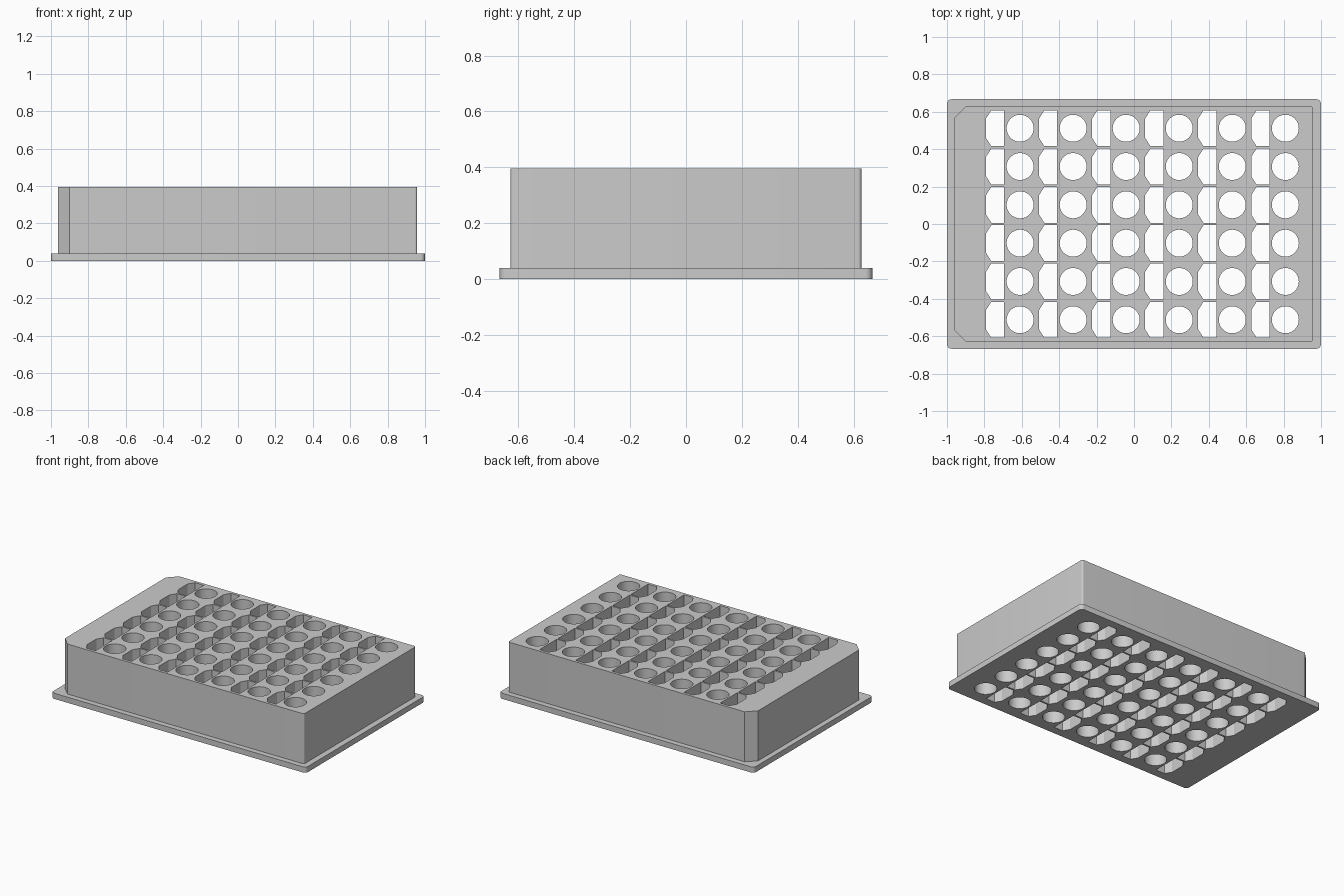
import bpy, bmesh
from math import cos, sin, pi, radians

cube = bpy.data.objects.get("Cube")
if cube:
    bpy.data.objects.remove(cube, do_unlink=True)

# Single grey plastic
grey = bpy.data.materials.new("grey_plastic")
grey.use_nodes = True
grey.diffuse_color = (0.6, 0.6, 0.6, 1)
grey.node_tree.nodes["Principled BSDF"].inputs["Base Color"].default_value = (0.6, 0.6, 0.6, 1)


def prism(bm, outline, z0, z1):
    """Closed vertical prism from a counter-clockwise outline."""
    low = [bm.verts.new((x, y, z0)) for x, y in outline]
    high = [bm.verts.new((x, y, z1)) for x, y in outline]
    bm.faces.new(low[::-1])
    bm.faces.new(high)
    for i in range(len(low)):
        j = (i + 1) % len(low)
        bm.faces.new((low[i], low[j], high[j], high[i]))


def arc(cx, cy, r, start, end, steps):
    return [(cx + r * cos(start + (end - start) * i / steps),
             cy + r * sin(start + (end - start) * i / steps)) for i in range(steps + 1)]


def make_object(name, bm):
    mesh = bpy.data.meshes.new(name)
    bm.to_mesh(mesh)
    bm.free()
    mesh.materials.append(grey)
    obj = bpy.data.objects.new(name, mesh)
    bpy.context.scene.collection.objects.link(obj)
    return obj


def rounded_corner(x, y, r, quadrant):
    sx = 1 if quadrant in (0, 3) else -1
    sy = 1 if quadrant in (0, 1) else -1
    a = quadrant * pi / 2
    return arc(x - sx * r, y - sy * r, r, a, a + pi / 2, 6)


HALF_DEPTH, FLANGE_DEPTH = 0.628, 0.667
LEFT, RIGHT, CHAMFER = -0.962, 0.958, 0.062
TOP, FLANGE_TOP = 0.395, 0.04

# Block body: rounded corners on one end, chamfered corners on the other
bm = bmesh.new()
prism(bm, rounded_corner(RIGHT, HALF_DEPTH, 0.012, 0)
      + [(LEFT + CHAMFER, HALF_DEPTH), (LEFT, HALF_DEPTH - CHAMFER),
         (LEFT, CHAMFER - HALF_DEPTH), (LEFT + CHAMFER, -HALF_DEPTH)]
      + rounded_corner(RIGHT, -HALF_DEPTH, 0.012, 3), 0.01, TOP)
block = make_object("well_block", bm)

# Base flange with rounded corners
bm = bmesh.new()
corners = [(1, FLANGE_DEPTH), (-1, FLANGE_DEPTH), (-1, -FLANGE_DEPTH), (1, -FLANGE_DEPTH)]
prism(bm, [p for q, (x, y) in enumerate(corners) for p in rounded_corner(x, y, 0.025, q)],
      0, FLANGE_TOP)
flange = make_object("base_flange", bm)

# Grid of round wells, each with a chamfered slot beside it
bm = bmesh.new()
for col in range(6):
    for row in range(6):
        x = -0.609 + 0.2836 * col
        y = (row - 2.5) * 0.2048
        prism(bm, arc(x, y, 0.072, 0, 2 * pi, 48)[:-1], -0.1, 0.5)
        x0, x1, h = x - 0.182, x - 0.085, 0.096
        cx, cy = 0.028, 0.044
        prism(bm, [(x1, y - h), (x1, y + h), (x0 + cx, y + h), (x0, y + h - cy),
                   (x0, y - h + cy), (x0 + cx, y - h)], -0.1, 0.5)
cutter = make_object("well_cutter", bm)
cutter.hide_render = True

# Fuse the flange, cut the wells and bake the result
for operation, other in (("UNION", flange), ("DIFFERENCE", cutter)):
    mod = block.modifiers.new(operation.title(), "BOOLEAN")
    mod.operation = operation
    mod.object = other
    mod.solver = "EXACT"
depsgraph = bpy.context.evaluated_depsgraph_get()
baked = bpy.data.meshes.new_from_object(block.evaluated_get(depsgraph))
block.modifiers.clear()
block.data = baked
for helper in (flange, cutter):
    bpy.data.objects.remove(helper, do_unlink=True)

# Smooth round walls, keep edges sharp
bpy.ops.object.select_all(action="DESELECT")
block.select_set(True)
bpy.context.view_layer.objects.active = block
bpy.ops.object.shade_smooth_by_angle(angle=radians(25))
